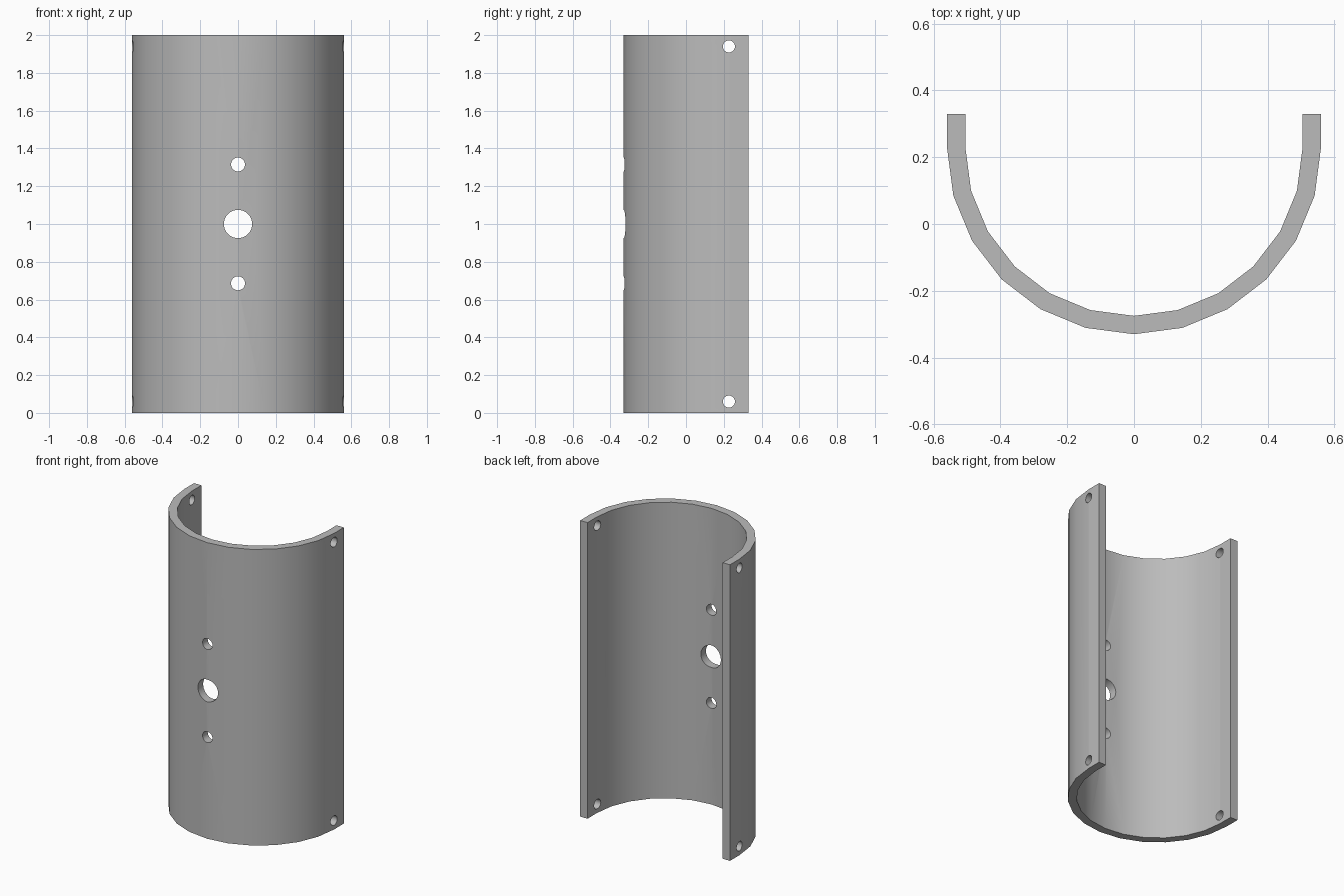
import bpy, bmesh
from math import pi, sin, cos, radians
from mathutils import Matrix

cube = bpy.data.objects.get("Cube")
if cube:
    bpy.data.objects.remove(cube)

HEIGHT, OUTER, INNER = 2.0, 0.56, 0.505
AXIS_Y, BACK_Y, STEPS = 0.23, 0.33, 12

grey = bpy.data.materials.new("plain grey")
grey.use_nodes = True
grey.diffuse_color = (0.5, 0.5, 0.5, 1)
grey.node_tree.nodes["Principled BSDF"].inputs["Base Color"].default_value = (0.5, 0.5, 0.5, 1)


def new_object(name, bm):
    mesh = bpy.data.meshes.new(name)
    bm.to_mesh(mesh)
    bm.free()
    mesh.materials.append(grey)
    obj = bpy.data.objects.new(name, mesh)
    bpy.context.collection.objects.link(obj)
    return obj


def arc(r):
    """Half circle with a short straight lip at each end."""
    pts = [(-r * cos(pi * i / STEPS), AXIS_Y - r * sin(pi * i / STEPS))
           for i in range(STEPS + 1)]
    return [(-r, BACK_Y)] + pts + [(r, BACK_Y)]


# Half-tube shell: U profile extruded upwards
bm = bmesh.new()
outer = [bm.verts.new((x, y, 0)) for x, y in arc(OUTER)]
inner = [bm.verts.new((x, y, 0)) for x, y in arc(INNER)]
for i in range(len(outer) - 1):
    bm.faces.new((outer[i], outer[i + 1], inner[i + 1], inner[i]))
ext = bmesh.ops.extrude_face_region(bm, geom=bm.faces[:])
top = [v for v in ext["geom"] if isinstance(v, bmesh.types.BMVert)]
bmesh.ops.translate(bm, verts=top, vec=(0, 0, HEIGHT))
bmesh.ops.recalc_face_normals(bm, faces=bm.faces)
shell = new_object("half_tube_shell", bm)

# Hole cutters: three through the front, four through the side lips
bm = bmesh.new()


def drill(radius, axis, centre, depth):
    turn = Matrix.Rotation(radians(90), 4, axis)
    bmesh.ops.create_cone(bm, cap_ends=True, segments=32, radius1=radius,
                          radius2=radius, depth=depth,
                          matrix=Matrix.Translation(centre) @ turn)


for z, radius in ((0.686, 0.037), (1.0, 0.075), (1.315, 0.037)):
    drill(radius, 'X', (0, -0.3, z), 0.3)
for z in (0.06, HEIGHT - 0.06):
    for side in (-1, 1):
        drill(0.032, 'Y', (side * 0.53, 0.227, z), 0.2)
cutter = new_object("hole_cutter", bm)
cutter.hide_render = True

cut = shell.modifiers.new("holes", 'BOOLEAN')
cut.object = cutter
cut.operation = 'DIFFERENCE'
cut.solver = 'EXACT'
bpy.ops.object.select_all(action='DESELECT')
shell.select_set(True)
bpy.context.view_layer.objects.active = shell
bpy.ops.object.modifier_apply(modifier=cut.name)
bpy.data.objects.remove(cutter)

# Soft curve, crisp rims and lips
bpy.ops.object.shade_smooth_by_angle(angle=radians(30))
